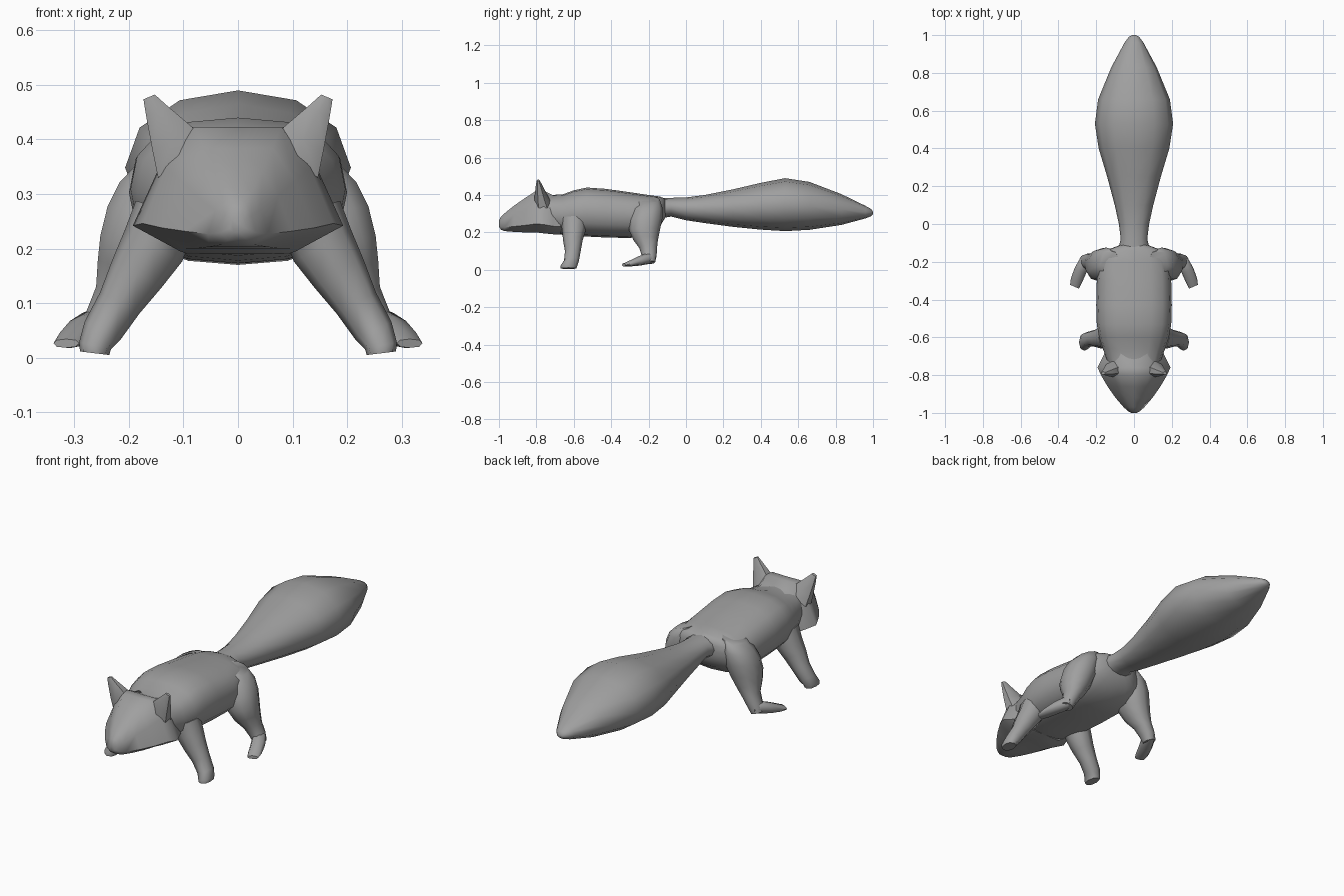
import bpy, bmesh, math
from mathutils import Vector

fur = bpy.data.materials.new("grey fur")
fur.diffuse_color = (0.35, 0.35, 0.35, 1)


def rounded(n, power=2.0):
    """Unit superellipse section with n sides, starting at the top."""
    pts = []
    for i in range(n):
        a = math.tau * i / n
        s, c = math.sin(a), math.cos(a)
        pts.append((math.copysign(abs(s) ** (2 / power), s),
                    math.copysign(abs(c) ** (2 / power), c)))
    return pts


def loft(name, section, stations, mirror=False, angle=60):
    """Skin a section through stations of (centre, half axis u, half axis v)."""
    bm = bmesh.new()
    rings = [[bm.verts.new(Vector(c) + Vector(u) * a + Vector(v) * b) for a, b in section]
             for c, u, v in stations]
    n = len(section)
    for r, s in zip(rings, rings[1:]):
        for i in range(n):
            bm.faces.new((r[i], r[(i + 1) % n], s[(i + 1) % n], s[i]))
    bm.faces.new(rings[0])
    bm.faces.new(rings[-1])
    bmesh.ops.recalc_face_normals(bm, faces=bm.faces)
    me = bpy.data.meshes.new(name)
    bm.to_mesh(me)
    bm.free()
    ob = bpy.data.objects.new(name, me)
    bpy.context.collection.objects.link(ob)
    me.materials.append(fur)
    if mirror:
        ob.modifiers.new("mirror", 'MIRROR').use_mirror_merge = False
    bpy.ops.object.select_all(action='DESELECT')
    ob.select_set(True)
    bpy.context.view_layer.objects.active = ob
    bpy.ops.object.shade_smooth_by_angle(angle=math.radians(angle))
    return ob


def along_y(rows):
    """Rows of (y, half width, bottom, top) to upright stations."""
    return [((0, y, (b + t) / 2), (w, 0, 0), (0, 0, (t - b) / 2)) for y, w, b, t in rows]


def down_leg(rows):
    """Rows of (x, y, z, half width, half depth, tilt) to leg stations."""
    return [((x, y, z), (w * math.cos(k), 0, w * math.sin(k)), (0, d, 0))
            for x, y, z, w, d, k in rows]


# Torso
loft("torso", rounded(16, 2.5), along_y([
    (-0.11, 0.07, 0.28, 0.38), (-0.14, 0.15, 0.23, 0.392), (-0.20, 0.19, 0.185, 0.40),
    (-0.30, 0.197, 0.17, 0.415), (-0.43, 0.2, 0.173, 0.433), (-0.53, 0.197, 0.178, 0.44),
    (-0.60, 0.185, 0.183, 0.425), (-0.66, 0.165, 0.187, 0.403), (-0.73, 0.14, 0.2, 0.40)]))

# Bushy tail
loft("tail", rounded(12, 2.1), along_y([
    (-0.16, 0.09, 0.27, 0.385), (-0.08, 0.07, 0.285, 0.385), (0.0, 0.08, 0.265, 0.387),
    (0.10, 0.102, 0.25, 0.40), (0.25, 0.142, 0.23, 0.43), (0.40, 0.187, 0.215, 0.465),
    (0.53, 0.207, 0.207, 0.49), (0.66, 0.19, 0.214, 0.47), (0.83, 0.12, 0.24, 0.405),
    (0.96, 0.05, 0.275, 0.342), (0.99, 0.028, 0.287, 0.325), (1.0, 0.01, 0.297, 0.31)]))

# Head: flat below, wide at the cheeks, narrower at the crown
half = [(0.45, 0.94), (0.75, 0.3), (1, -0.6), (0.55, -1)]
face = [(0, 0.93)] + half + [(0, -1)] + [(-a, b) for a, b in reversed(half)]
loft("head", face, along_y([
    (-0.67, 0.15, 0.19, 0.40), (-0.71, 0.168, 0.19, 0.405), (-0.76, 0.193, 0.195, 0.43),
    (-0.80, 0.175, 0.2, 0.43), (-0.86, 0.14, 0.2, 0.39), (-0.92, 0.098, 0.203, 0.347),
    (-0.97, 0.055, 0.207, 0.305), (-0.99, 0.033, 0.215, 0.285),
    (-1.0, 0.015, 0.23, 0.265)]))

# Pointed ears
loft("ear", rounded(6), [
    ((0.105, -0.765, 0.36), (0.048, 0, -0.035), (0, 0.045, 0)),
    ((0.12, -0.775, 0.40), (0.042, 0, -0.026), (0, 0.034, 0)),
    ((0.148, -0.785, 0.45), (0.023, 0, -0.012), (0, 0.018, 0)),
    ((0.163, -0.79, 0.478), (0.012, 0, -0.005), (0, 0.008, 0))], mirror=True)

# Front legs
loft("front_leg", rounded(8, 2.3), down_leg([
    (0.13, -0.60, 0.27, 0.06, 0.07, 0.3), (0.155, -0.60, 0.205, 0.06, 0.062, 0.5),
    (0.185, -0.605, 0.155, 0.052, 0.052, 0.55), (0.217, -0.605, 0.10, 0.041, 0.042, 0.5),
    (0.248, -0.612, 0.05, 0.037, 0.04, 0.45), (0.262, -0.626, 0.022, 0.03, 0.045, 0.2),
    (0.263, -0.628, 0.008, 0.027, 0.042, 0.12)]), mirror=True)

# Hind legs: haunch and shank
loft("hind_leg", rounded(10, 2.2), down_leg([
    (0.13, -0.20, 0.375, 0.055, 0.06, -0.3), (0.145, -0.205, 0.33, 0.075, 0.08, -0.1),
    (0.165, -0.215, 0.27, 0.078, 0.088, 0.1), (0.185, -0.222, 0.21, 0.072, 0.082, 0.2),
    (0.205, -0.216, 0.16, 0.058, 0.066, 0.35), (0.225, -0.202, 0.115, 0.04, 0.047, 0.4),
    (0.247, -0.197, 0.075, 0.034, 0.04, 0.4), (0.262, -0.197, 0.04, 0.03, 0.032, 0.3)]),
    mirror=True)

# Hind feet, pointing forward and out
loft("hind_foot", rounded(8, 2.4), [
    ((x, y, z), (w * 0.9, w * 0.4, 0), (0, 0, h)) for x, y, z, w, h in [
        (0.25, -0.172, 0.062, 0.022, 0.022), (0.262, -0.205, 0.06, 0.033, 0.03),
        (0.285, -0.25, 0.048, 0.034, 0.026), (0.305, -0.30, 0.034, 0.032, 0.016),
        (0.315, -0.332, 0.026, 0.026, 0.008)]], mirror=True)
